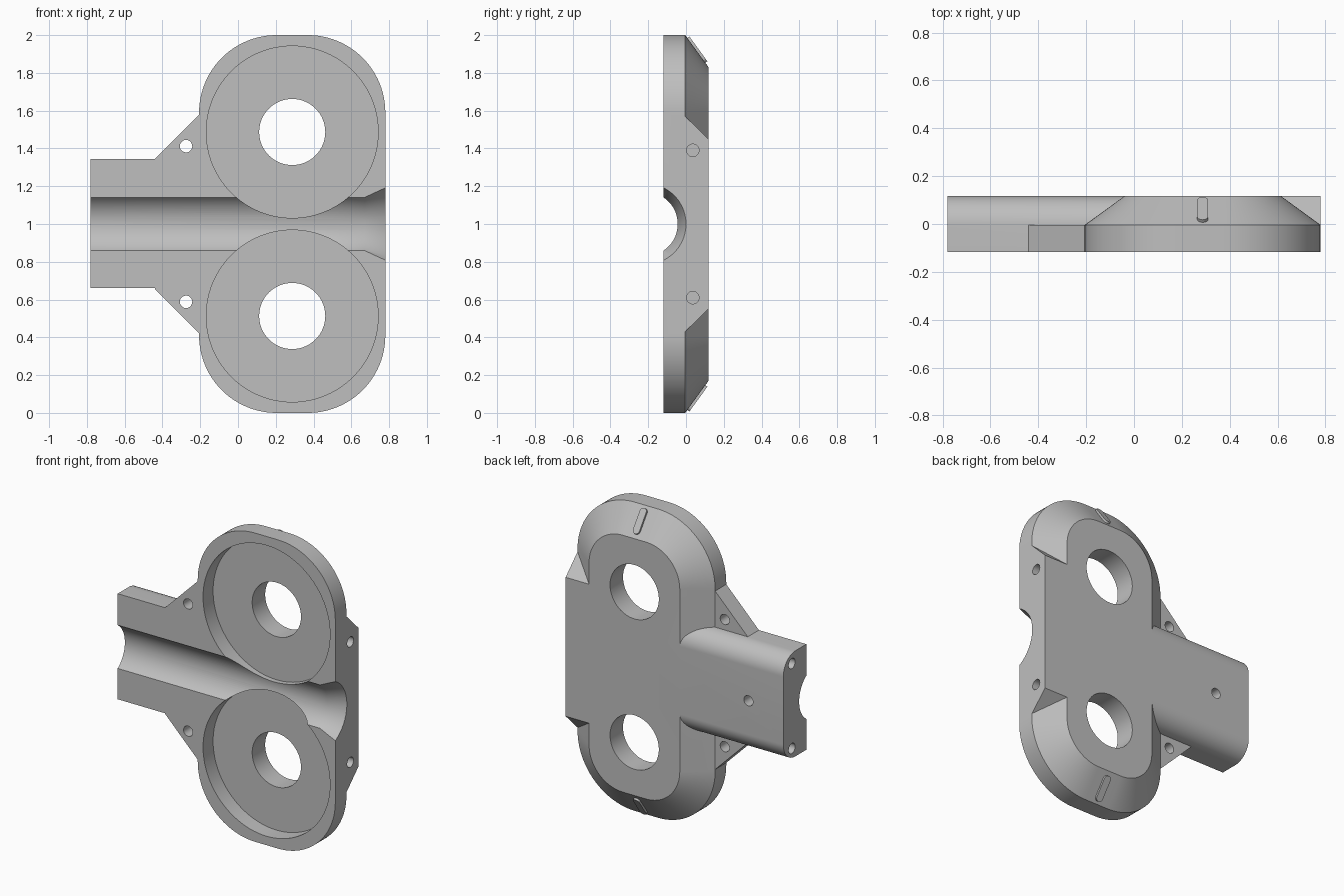
import bpy, bmesh
from math import sin, cos, pi, radians
from mathutils import Vector

cube = bpy.data.objects.get("Cube")
if cube:
    bpy.data.objects.remove(cube)

FRONT, BACK, SPLIT = -0.118, 0.118, -0.004   # depth levels
CX, WHEEL_Z, MID = 0.287, 0.487, 1.0         # wheel centre x, offset from mid height

grey = bpy.data.materials.new("plain grey")
grey.use_nodes = True
grey.diffuse_color = (0.52, 0.52, 0.52, 1)
grey.node_tree.nodes["Principled BSDF"].inputs["Base Color"].default_value = grey.diffuse_color


def arc(u, v, r, start, end, n):
    step = (end - start) / n
    return [(u + r * cos(radians(start + i * step)), v + r * sin(radians(start + i * step)))
            for i in range(n + 1)]


def circle(u, v, r, n=64):
    return arc(u, v, r, 0, 360, n)[:-1]


def loft(name, rings):
    """Solid from matching rings of points, capped at both ends."""
    bm = bmesh.new()
    loops = [[bm.verts.new(p) for p in ring] for ring in rings]
    for a, b in zip(loops, loops[1:]):
        for i in range(len(a)):
            j = (i + 1) % len(a)
            bm.faces.new((a[i], a[j], b[j], b[i]))
    bm.faces.new(loops[0])
    bm.faces.new(loops[-1])
    bmesh.ops.recalc_face_normals(bm, faces=bm.faces)
    mesh = bpy.data.meshes.new(name)
    bm.to_mesh(mesh)
    bm.free()
    mesh.materials.append(grey)
    obj = bpy.data.objects.new(name, mesh)
    bpy.context.collection.objects.link(obj)
    return obj


def along_x(name, *sections):
    """Sections are (x, [(y, z), ...])."""
    return loft(name, [[(x, y, z) for y, z in pts] for x, pts in sections])


def along_y(name, *sections):
    """Sections are (y, [(x, z), ...])."""
    return loft(name, [[(x, y, z) for x, z in pts] for y, pts in sections])


def combine(target, tool, operation):
    mod = target.modifiers.new(tool.name, 'BOOLEAN')
    mod.operation, mod.solver, mod.object = operation, 'EXACT', tool
    bpy.context.view_layer.objects.active = target
    bpy.ops.object.modifier_apply(modifier=mod.name)
    bpy.data.objects.remove(tool)


def rounded_plate(r):
    """Rounded rectangle whose corner centres stay fixed."""
    pts = []
    for sx, sz, start in ((1, 1, 0), (-1, 1, 90), (-1, -1, 180), (1, -1, 270)):
        pts += arc(CX + sx * 0.083, MID + sz * 0.59, r, start, start + 90, 24)
    return pts


# Main plate with a bevelled back
body = along_y("clamp_body", (FRONT, rounded_plate(0.41)), (SPLIT, rounded_plate(0.41)),
               (BACK, rounded_plate(0.242)))

# Handle with rounded back edges
handle = [(FRONT, 0.66)] + arc(SPLIT, 0.782, 0.122, -90, 0, 16)
handle += arc(SPLIT, 1.222, 0.122, 0, 90, 16) + [(FRONT, 1.344)]
combine(body, along_x("handle", (-0.78, handle), (0.25, handle)), 'UNION')

# Mounting block that fills the bevel on the left side
block = [(-0.06, 0.43), (SPLIT, 0.43), (BACK, 0.55), (BACK, 1.45), (SPLIT, 1.57), (-0.06, 1.57)]
combine(body, along_x("mounting_block", (0.3, block), (0.78, block)), 'UNION')

# Triangular gussets between handle and plate
for s in (1, -1):
    gusset = [(-0.44, 0.344), (-0.205, 0.579), (0, 0.579), (0, 0.2), (-0.44, 0.2)]
    gusset = [(x, MID + s * z) for x, z in gusset]
    combine(body, along_y("gusset", (FRONT, gusset), (SPLIT, gusset)), 'UNION')

# Round channel with a flared left end
channel = [(x, circle(-0.214, MID, r, 96)) for x, r in
           ((-0.9, 0.17), (0.67, 0.17), (0.78, 0.214), (0.9, 0.262))]
combine(body, along_x("channel_cutter", *channel), 'DIFFERENCE')

# Wheel pockets, axle holes and screw holes, above and below
for s in (1, -1):
    z = MID + s * WHEEL_Z
    cutters = [
        along_y("pocket_cutter", *[(y, circle(CX, z, 0.455, 96)) for y in (-0.3, -0.015)]),
        along_y("axle_cutter", *[(y, circle(CX, z, 0.175)) for y in (-0.3, 0.3)]),
        along_y("gusset_hole_cutter",
                *[(y, circle(-0.275, MID + s * 0.412, 0.033, 24)) for y in (-0.3, 0.3)]),
        along_x("side_hole_cutter",
                *[(x, circle(0.036, MID + s * 0.39, 0.033, 24)) for x in (0.66, 0.9)]),
        along_x("end_hole_cutter",
                *[(x, circle(0.03, MID + s * 0.275, 0.033, 24)) for x in (-0.9, -0.62)]),
    ]
    for cutter in cutters:
        combine(body, cutter, 'DIFFERENCE')

# Blind hole in the back of the handle
combine(body, along_y("back_hole_cutter",
                      *[(y, circle(-0.53, MID, 0.033, 24)) for y in (0.03, 0.3)]), 'DIFFERENCE')

# Small raised ribs on the top and bottom bevels
parts = [body]
for s, name in ((1, "upper_rib"), (-1, "lower_rib")):
    slope = Vector((0, BACK - SPLIT, -0.168 * s)).normalized()
    normal = Vector((0, 0.168, (BACK - SPLIT) * s)).normalized()
    centre = Vector((CX, 0.054, MID + s * 0.919))
    capsule = arc(0, 0.058, 0.023, 0, 180, 12) + arc(0, -0.058, 0.023, 180, 360, 12)
    parts.append(loft(name, [[centre + Vector((u, 0, 0)) + slope * v + normal * h
                              for u, v in capsule] for h in (-0.02, 0.014)]))

# Smooth curved walls, keep crisp edges
bpy.ops.object.select_all(action='DESELECT')
for obj in parts:
    obj.select_set(True)
bpy.context.view_layer.objects.active = body
bpy.ops.object.shade_smooth_by_angle(angle=radians(25))
